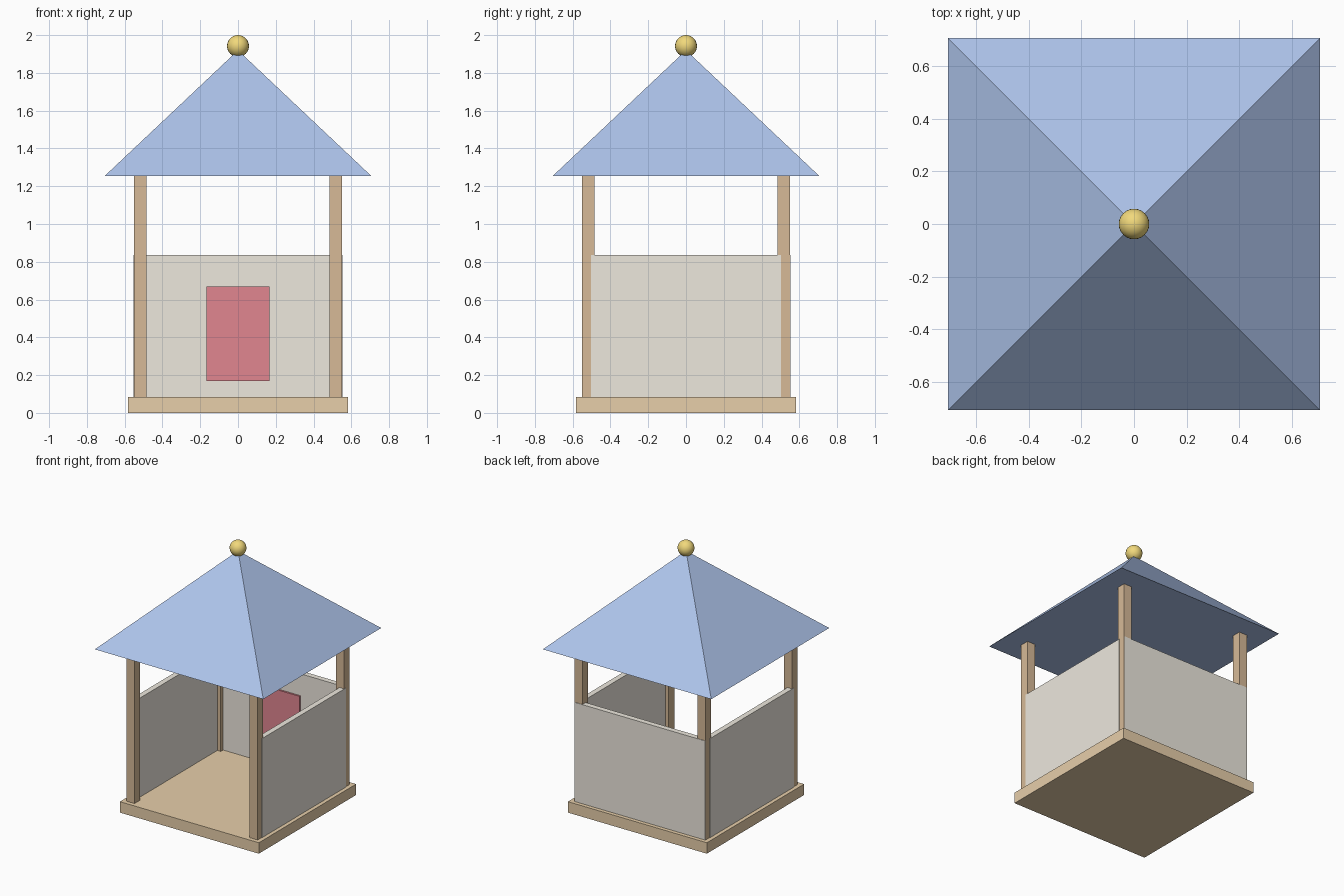
import bpy
import math

if "Cube" in bpy.data.objects:
    bpy.data.objects.remove(bpy.data.objects["Cube"])


def material(name, rgb):
    m = bpy.data.materials.new(name)
    m.diffuse_color = (*rgb, 1.0)
    m.use_nodes = True
    m.node_tree.nodes["Principled BSDF"].inputs["Base Color"].default_value = m.diffuse_color
    return m


FLOOR = material("floor_wood", (0.80, 0.62, 0.40))
POST = material("post_wood", (0.68, 0.49, 0.31))
WALL = material("cream_panel", (0.85, 0.81, 0.73))
RED = material("red_panel", (0.75, 0.24, 0.28))
BLUE = material("blue_roof", (0.42, 0.55, 0.83))
GOLD = material("gold", (0.88, 0.69, 0.20))


def finish(name, mat):
    ob = bpy.context.object
    ob.name = name
    ob.data.materials.append(mat)
    return ob


def box(name, x, y, z, mat):
    """Box from (min, max) ranges on each axis."""
    lo, hi = zip(x, y, z)
    centre = [(a + b) / 2 for a, b in zip(lo, hi)]
    bpy.ops.mesh.primitive_cube_add(size=1, location=centre)
    ob = finish(name, mat)
    ob.scale = [b - a for a, b in zip(lo, hi)]
    bpy.ops.object.transform_apply(location=False, rotation=False, scale=True)
    return ob


FLOOR_TOP, WALL_TOP, EAVES, APEX = 0.083, 0.835, 1.253, 1.92
IN, OUT = 0.5125, 0.554      # inner and outer faces of the walls

# Floor slab
box("floor", (-0.583, 0.583), (-0.583, 0.583), (0, FLOOR_TOP), FLOOR)

# Corner posts
for sx, side in ((-1, "left"), (1, "right")):
    for sy, end in ((-1, "front"), (1, "back")):
        x, y = sx * 0.517, sy * 0.517
        box(f"{end}_{side}_post", (x - 0.0335, x + 0.0335),
            (y - 0.0335, y + 0.0335), (FLOOR_TOP, EAVES), POST)

# Half-height walls on three sides, open at the front
for sx, side in ((-1, "left"), (1, "right")):
    box(f"{side}_wall", sorted((sx * IN, sx * OUT)), (-0.502, 0.502),
        (FLOOR_TOP, WALL_TOP), WALL)
box("back_wall", (-0.549, 0.549), (IN, OUT), (FLOOR_TOP, WALL_TOP), WALL)

# Red panel on the inside of the back wall
box("red_panel", (-0.167, 0.167), (0.499, 0.52), (0.168, 0.669), RED)

# Pyramid roof
bpy.ops.mesh.primitive_cone_add(vertices=4, radius1=1.0, radius2=0,
                                depth=APEX - EAVES,
                                location=(0, 0, (APEX + EAVES) / 2),
                                rotation=(0, 0, math.pi / 4))
finish("roof", BLUE)

# Ball finial
bpy.ops.mesh.primitive_uv_sphere_add(segments=24, ring_count=16, radius=0.058,
                                     location=(0, 0, 1.942))
finish("finial_ball", GOLD)
bpy.ops.object.shade_smooth_by_angle()
